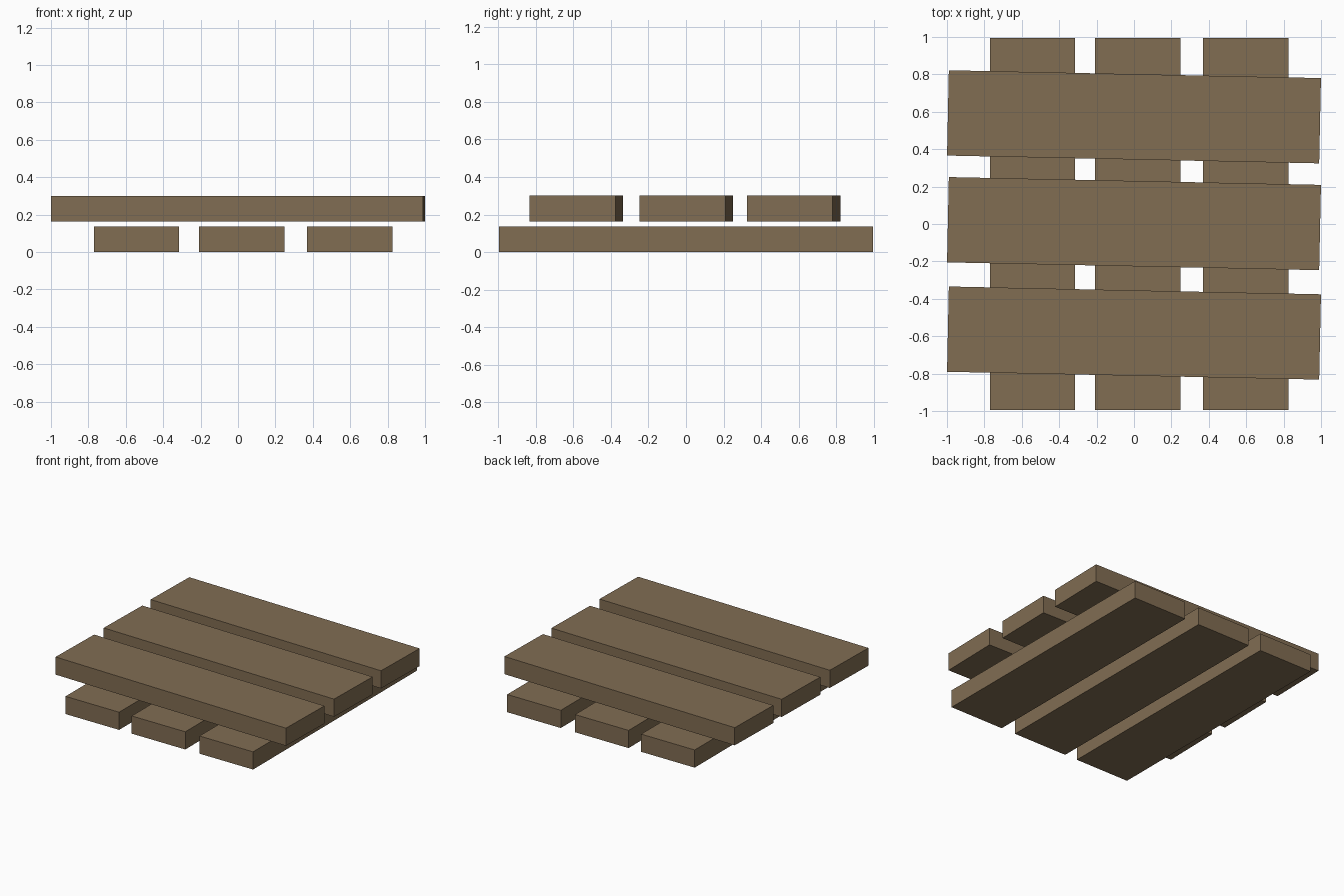
import bpy
import math

if "Cube" in bpy.data.objects:
    bpy.data.objects.remove(bpy.data.objects["Cube"])

LENGTH, WIDTH, THICK = 1.99, 0.456, 0.136

wood = bpy.data.materials.new("weathered_wood")
wood.diffuse_color = (0.22, 0.153, 0.086, 1.0)
wood.use_nodes = True
wood.node_tree.nodes["Principled BSDF"].inputs["Base Color"].default_value = wood.diffuse_color


def plank(name, centre, angle):
    """One flat board, long along x before it is turned about z."""
    bpy.ops.mesh.primitive_cube_add(size=1, location=centre)
    board = bpy.context.object
    board.name = name
    board.scale = (LENGTH, WIDTH, THICK)
    board.rotation_euler.z = angle
    board.data.materials.append(wood)
    bpy.ops.object.transform_apply(location=False, rotation=True, scale=True)


# Lower layer: three boards running front to back
for i, x in enumerate((-0.543, 0.02, 0.597)):
    plank(f"lower_plank_{i + 1}", (x, 0, THICK / 2), math.pi / 2)

# Upper layer: three slightly skewed boards across, with a small gap below
for i, y in enumerate((-0.583, 0.002, 0.573)):
    plank(f"upper_plank_{i + 1}", (0, y, 0.232), math.radians(-1.2))
